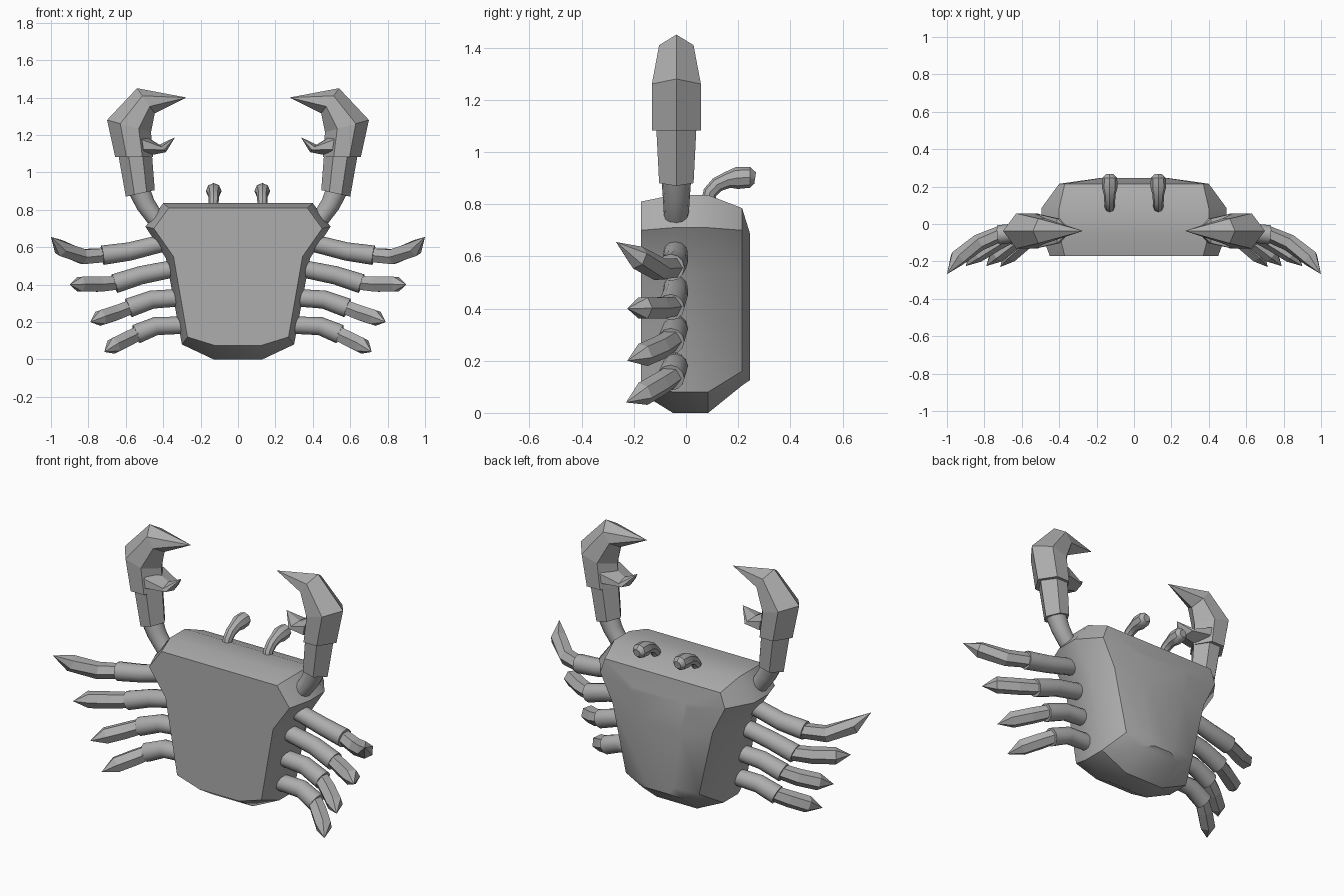
import bpy, bmesh, math
from mathutils import Vector

if "Cube" in bpy.data.objects:
    bpy.data.objects.remove(bpy.data.objects["Cube"])

# Dark grey for every part
grey = bpy.data.materials.new("dark_grey")
grey.diffuse_color = (.42, .42, .42, 1)
grey.use_nodes = True
grey.node_tree.nodes["Principled BSDF"].inputs["Base Color"].default_value = grey.diffuse_color


def loft(name, rings, angle=35, mirror=True):
    """Skin equal-sized point rings, cap the ends, mirror across x."""
    bm = bmesh.new()
    loops = [[bm.verts.new(p) for p in ring] for ring in rings]
    n = len(loops[0])
    for a, b in zip(loops, loops[1:]):
        for i in range(n):
            j = (i + 1) % n
            bm.faces.new((a[i], a[j], b[j], b[i]))
    bm.faces.new(loops[0])
    bm.faces.new(loops[-1])
    bmesh.ops.remove_doubles(bm, verts=bm.verts, dist=0.0005)
    bmesh.ops.recalc_face_normals(bm, faces=bm.faces)
    me = bpy.data.meshes.new(name)
    bm.to_mesh(me)
    bm.free()
    me.materials.append(grey)
    if angle:
        me.shade_smooth()
        me.set_sharp_from_angle(angle=math.radians(angle))
    ob = bpy.data.objects.new(name, me)
    bpy.context.collection.objects.link(ob)
    if mirror:
        m = ob.modifiers.new("Mirror", 'MIRROR')
        m.use_mirror_merge = False
    return ob


def tube(name, pts, radii, sides, angle=35):
    """Round or faceted limb following a path with varying radius."""
    pts = [Vector(p) for p in pts]
    rings = []
    for k, (p, r) in enumerate(zip(pts, radii)):
        t = (pts[min(k + 1, len(pts) - 1)] - pts[max(k - 1, 0)]).normalized()
        ref = Vector((1, 0, 0)) if name.startswith("eye") else Vector((0, 1, 0))
        u = (ref - t * ref.dot(t)).normalized()
        v = t.cross(u)
        rings.append([p + r * (math.cos(a) * u + math.sin(a) * v)
                      for a in (2 * math.pi * i / sides for i in range(sides))])
    return loft(name, rings, angle)


def blade(name, sections, yc=-0.037):
    """Hexagonal loft; each section is (outer x, outer z, inner x, inner z, half depth)."""
    rings = []
    for ox, oz, ix, iz, w in sections:
        def at(t, y):
            return (ox + (ix - ox) * t, yc + y, oz + (iz - oz) * t)
        rings.append([at(0, 0), at(.3, w), at(.72, w), at(1, 0), at(.72, -w), at(.3, -w)])
    return loft(name, rings, angle=None)


# Shell: rings run front to back, each a mirrored half outline of (x, y, z)
def outline(y, half):
    right = [(x, y, z) for x, z in half]
    return right + [(-x, y, z) for x, y, z in reversed(right)]


rim = [(.40, .835), (.495, .71), (.385, .54), (.30, .08), (.13, 0)]
loft("shell", [
    outline(-.172, [(.37, .81), (.45, .70), (.345, .55), (.27, .12), (.125, .075)]),
    outline(-.05, rim),
    outline(.085, rim),
    outline(.215, [(.37, .785), (.40, .70), (.32, .54), (.235, .16), (.13, .105)]),
    outline(.246, [(.17, .685), (.18, .66), (.14, .50), (.09, .17), (.06, .126)]),
], mirror=False)

# Eye stalks, bent backwards
tube("eye_stalk",
     [(.13, .085, .81), (.13, .092, .845), (.13, .12, .875), (.13, .16, .893),
      (.13, .195, .90), (.13, .245, .903), (.13, .265, .90)],
     [.026, .027, .029, .032, .042, .040, .022], 8)

# Arms and claws
tube("upper_arm", [(.40, -.037, .71), (.45, -.037, .765), (.495, -.037, .83), (.53, -.037, .91)],
     [.045, .048, .052, .058], 12)
blade("forearm", [(.60, .87, .445, .905, .066), (.64, 1.095, .46, 1.095, .077)])
blade("claw", [(.657, 1.083, .455, 1.083, .094), (.70, 1.28, .465, 1.215, .094),
               (.54, 1.45, .445, 1.315, .066), (.275, 1.40, .277, 1.399, .001)])
blade("lower_pincer", [(.50, 1.085, .52, 1.21, .09), (.385, 1.108, .42, 1.148, .065),
                       (.338, 1.186, .339, 1.187, .001)])

# Walking legs: (x, z) of root, bend, knee, then lower leg (x, y, z) points
legs = [
    ([(.36, .63), (.45, .61), (.58, .577), (.725, .557)],
     [(.71, -.05, .557), (.83, -.10, .550), (.945, -.185, .595), (1.0, -.268, .655)]),
    ([(.30, .49), (.38, .478), (.52, .45), (.66, .405)],
     [(.64, -.05, .41), (.74, -.10, .402), (.845, -.165, .402), (.90, -.225, .40)]),
    ([(.27, .33), (.34, .328), (.46, .32), (.585, .275)],
     [(.565, -.05, .283), (.65, -.10, .25), (.735, -.165, .222), (.79, -.225, .20)]),
    ([(.25, .18), (.33, .182), (.44, .178), (.545, .135)],
     [(.525, -.05, .143), (.59, -.10, .11), (.665, -.165, .073), (.715, -.23, .04)]),
]
for i, (upper, lower) in enumerate(legs, 1):
    ys = [-.04, -.04, -.042, -.058]
    tube(f"upper_leg_{i}", [(x, y, z) for (x, z), y in zip(upper, ys)],
         [.045, .047, .049, .052], 12)
    tube(f"lower_leg_{i}", lower, [.042, .046, .046, .0001], 6, angle=None)
